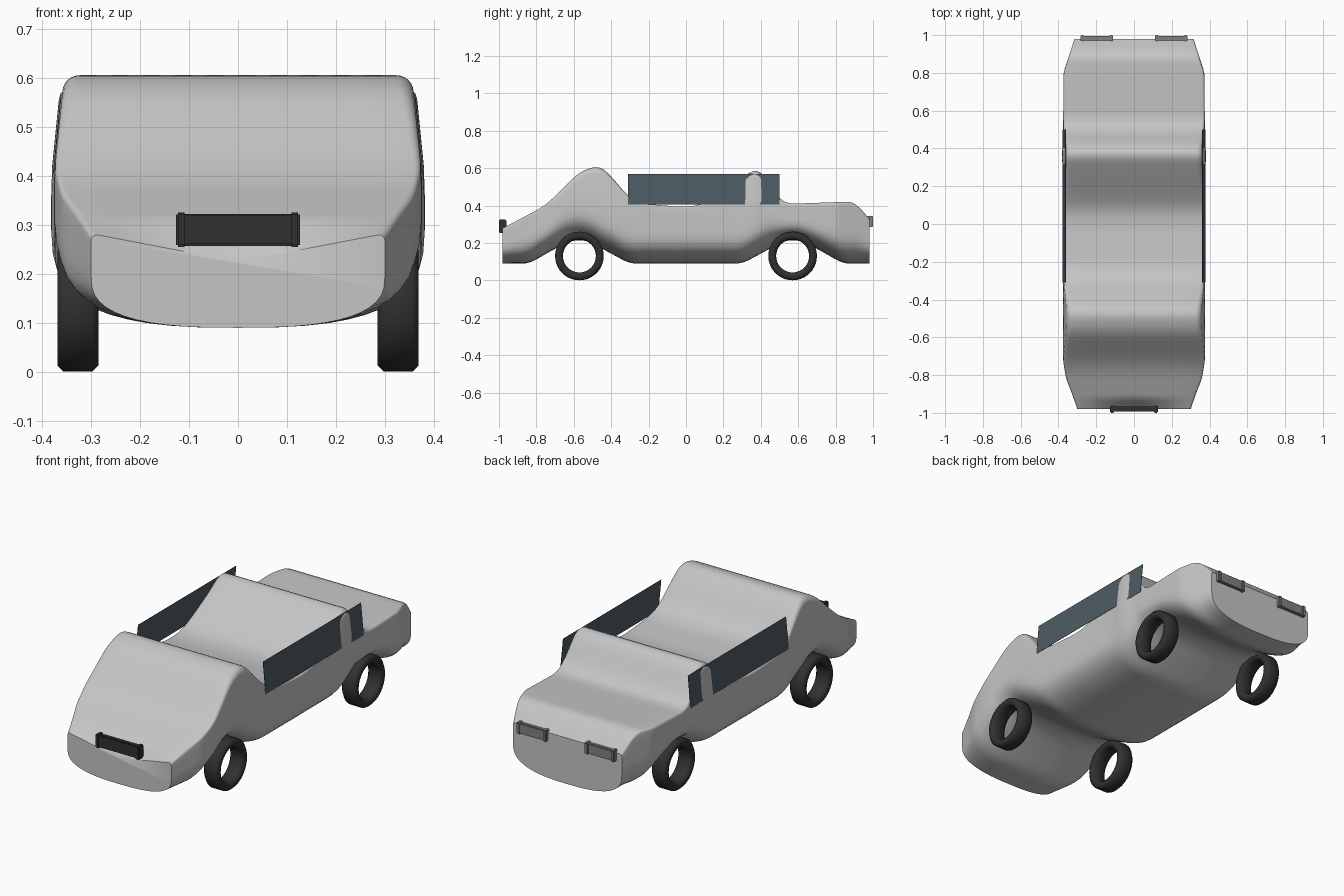
import bpy, bmesh, math
from mathutils import Matrix, Vector

cube = bpy.data.objects.get("Cube")
if cube:
    bpy.data.objects.remove(cube, do_unlink=True)


def material(name, rgb):
    m = bpy.data.materials.new(name)
    m.use_nodes = True
    m.diffuse_color = (*rgb, 1)
    m.node_tree.nodes["Principled BSDF"].inputs["Base Color"].default_value = (*rgb, 1)
    return m


PAINT = material("body_grey", (0.56, 0.56, 0.56))
RUBBER = material("tyre_black", (0.03, 0.03, 0.03))
GLASS = material("dark_glass", (0.075, 0.105, 0.125))
LAMP = material("lamp_grey", (0.22, 0.22, 0.22))


def finish(name, bm, mat, smooth=35):
    bmesh.ops.recalc_face_normals(bm, faces=bm.faces)
    mesh = bpy.data.meshes.new(name)
    bm.to_mesh(mesh)
    bm.free()
    mesh.materials.append(mat)
    ob = bpy.data.objects.new(name, mesh)
    bpy.context.collection.objects.link(ob)
    bpy.ops.object.select_all(action='DESELECT')
    ob.select_set(True)
    bpy.context.view_layer.objects.active = ob
    bpy.ops.object.shade_smooth_by_angle(angle=math.radians(smooth))
    return ob


def linear(points, y):
    if y <= points[0][0]:
        return points[0][1]
    for (a, p), (b, q) in zip(points, points[1:]):
        if y <= b:
            return p + (q - p) * (y - a) / (b - a)
    return points[-1][1]


def soft(points, y, reach=0.035):
    # Average over a short window to round the corners of the profile
    reach = max(min(reach, END - abs(y)), 0)
    return sum(linear(points, y + reach * k / 4) for k in range(-4, 5)) / 9


# Body: roof line, floor line and half width along the length
END = 0.98
TOP = [(-.98, .28), (-.78, .385), (-.72, .43), (-.57, .58), (-.47, .615), (-.42, .58),
       (-.3, .44), (-.22, .41), (-.02, .393), (.07, .402), (.14, .44), (.32, .565),
       (.38, .6), (.42, .56), (.5, .43), (.55, .41), (.9, .422), (.98, .33)]
HALF_FLOOR = [(.3, .09), (.44, .165), (.53, .215), (.61, .215), (.7, .17), (.84, .09)]
WIDTH = [(-.98, .3), (-.88, .335), (-.82, .36), (-.72, .376), (.28, .375), (.36, .383),
         (.44, .375), (.8, .374), (.98, .315)]


def section(y):
    t, b, w = soft(TOP, y), soft(HALF_FLOOR, abs(y)), soft(WIDTH, y, 0.025)
    h = min(0.17, 0.55 * (t - b))
    half = []
    # Rounded belly
    for i in range(13):
        a = math.pi / 2 * i / 12
        half.append((w * math.sin(a) ** 0.74, b + h * (1 - max(math.cos(a), 0) ** 0.74)))
    # Side wall leaning in towards the shoulder
    r = 0.012 + 0.12 * max(0, min(t - 0.4, 0.19))
    lean = lambda z: w - 0.1 * max(0, z - 0.4)
    for i in range(1, 5):
        z = b + h + (t - r - b - h) * i / 4
        half.append((lean(z), z))
    for i in range(1, 7):
        a = math.pi / 2 * i / 6
        half.append((lean(t - r) - r * (1 - math.cos(a)), t - r + r * math.sin(a)))
    # Flat top, sagging in the middle at the nose
    sag = 0.055 * max(0, 1 - (y + END) / 0.06)
    edge = half[-1][0]
    for i in range(1, 6):
        half.append((edge * (1 - i / 5), t - sag * i / 5))
    return half + [(-x, z) for x, z in half[-2:0:-1]]


bm = bmesh.new()
rings = []
for i in range(99):
    y = -END + 2 * END * i / 98
    rings.append([bm.verts.new((x, y, z)) for x, z in section(y)])
for r, s in zip(rings, rings[1:]):
    for i in range(len(r)):
        j = (i + 1) % len(r)
        bm.faces.new((r[i], r[j], s[j], s[i]))
bm.faces.new(rings[0])
bm.faces.new(rings[-1])
finish("car_body", bm, PAINT, 40)


# Tyres: open rings turned around the axle
def tyre(name, x, y):
    bm = bmesh.new()
    outline = [(.13, .03), (.118, .042), (.1, .042), (.088, .03)]
    outline += [(r, -d) for r, d in reversed(outline)]
    vs = [bm.verts.new((d, 0, r)) for r, d in outline]
    es = [bm.edges.new((vs[i], vs[(i + 1) % len(vs)])) for i in range(len(vs))]
    bmesh.ops.spin(bm, geom=vs + es, cent=(0, 0, 0), axis=(1, 0, 0),
                   angle=2 * math.pi, steps=40)
    bmesh.ops.remove_doubles(bm, verts=bm.verts, dist=0.0005)
    bmesh.ops.translate(bm, verts=bm.verts, vec=(x, y, 0.131))
    finish(name, bm, RUBBER, 50)


for side, sx in (("left", 1), ("right", -1)):
    for end, y in (("front", -.57), ("rear", .57)):
        tyre(f"{end}_{side}_tyre", sx * 0.327, y)

# Side windows: thin sheets leaning slightly inward
for side, sx in (("left", 1), ("right", -1)):
    bm = bmesh.new()
    corners = [(.378, .405), (.362, .57), (.36, .57), (.376, .405)]
    ends = [[bm.verts.new((sx * x, y, z)) for x, z in corners] for y in (-.31, .5)]
    for i in range(4):
        j = (i + 1) % 4
        bm.faces.new((ends[0][i], ends[0][j], ends[1][j], ends[1][i]))
    for e in ends:
        bm.faces.new(e)
    finish(f"{side}_side_window", bm, GLASS)


# Lamps: a bar with a thicker clip at each end
def lamp(name, centre, size, clip, mat):
    bm = bmesh.new()
    c, (w, d, h) = Vector(centre), size
    blocks = [(0, w, d * 0.65, h * 0.94)]
    blocks += [(s * (w - clip) / 2, clip, d, h) for s in (-1, 1)]
    for x, bw, bd, bh in blocks:
        m = Matrix.Translation(c + Vector((x, 0, 0))) @ Matrix.Diagonal((bw, bd, bh, 1))
        bmesh.ops.create_cube(bm, size=1, matrix=m)
    bmesh.ops.bevel(bm, geom=bm.edges[:], offset=0.004, segments=2, affect='EDGES')
    finish(name, bm, mat)


lamp("front_grille", (0, -.98, .29), (.254, .04, .07), .022, RUBBER)
for side, sx in (("left", 1), ("right", -1)):
    lamp(f"{side}_tail_lamp", (sx * .197, .983, .315), (.172, .034, .06), .02, LAMP)
